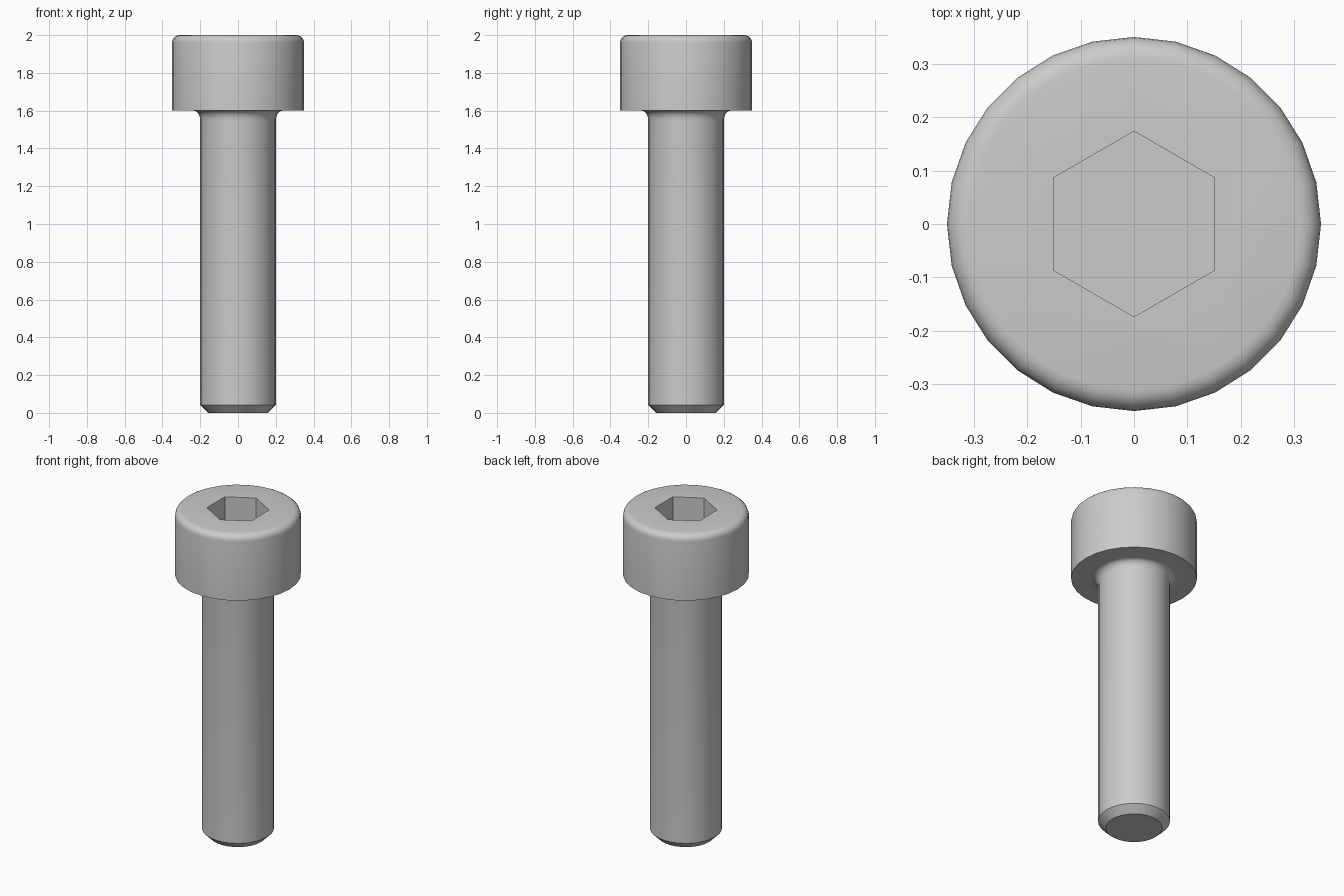
import bpy, bmesh
from math import sin, cos, pi, radians

if "Cube" in bpy.data.objects:
    bpy.data.objects.remove(bpy.data.objects["Cube"])

SIDES = 28


def arc(cx, cz, rx, rz, a0, a1, steps):
    """Points on an elliptical arc in the (radius, z) plane."""
    return [(cx + rx * cos(radians(a0 + (a1 - a0) * i / steps)),
             cz + rz * sin(radians(a0 + (a1 - a0) * i / steps)))
            for i in range(steps + 1)]


def lathe(name, profile, sides, turn=0.0):
    """Revolve a (radius, z) profile into a capped solid."""
    bm = bmesh.new()
    rings = [[bm.verts.new((r * cos(turn + 2 * pi * i / sides),
                            r * sin(turn + 2 * pi * i / sides), z))
              for i in range(sides)] for r, z in profile]
    for a, b in zip(rings, rings[1:]):
        for i in range(sides):
            j = (i + 1) % sides
            bm.faces.new((a[i], a[j], b[j], b[i]))
    bm.faces.new(rings[0][::-1])
    bm.faces.new(rings[-1])
    mesh = bpy.data.meshes.new(name)
    bm.to_mesh(mesh)
    bm.free()
    obj = bpy.data.objects.new(name, mesh)
    bpy.context.collection.objects.link(obj)
    return obj


# Bolt body: chamfered tip, shank, fillet under head, rounded head
profile = [(0.157, 0), (0.2, 0.043)]
profile += arc(0.235, 1.55, 0.035, 0.05, 180, 90, 5)
profile += [(0.35, 1.6)]
profile += arc(0.31, 1.96, 0.04, 0.04, 0, 90, 5)
bolt = lathe("socket_head_bolt", profile, SIDES)

# Hexagonal key socket, points along y
cutter = lathe("hex_socket_cutter", [(0.1735, 1.8), (0.1735, 2.1)], 6, pi / 2)
cut = bolt.modifiers.new("hex_socket", 'BOOLEAN')
cut.object = cutter
cut.operation = 'DIFFERENCE'
cut.solver = 'EXACT'

# Apply the cut, then shade smooth with sharp edges kept
bpy.context.view_layer.objects.active = bolt
bolt.select_set(True)
bpy.ops.object.modifier_apply(modifier=cut.name)
bpy.data.objects.remove(cutter)
bpy.ops.object.shade_smooth_by_angle(angle=radians(30))
